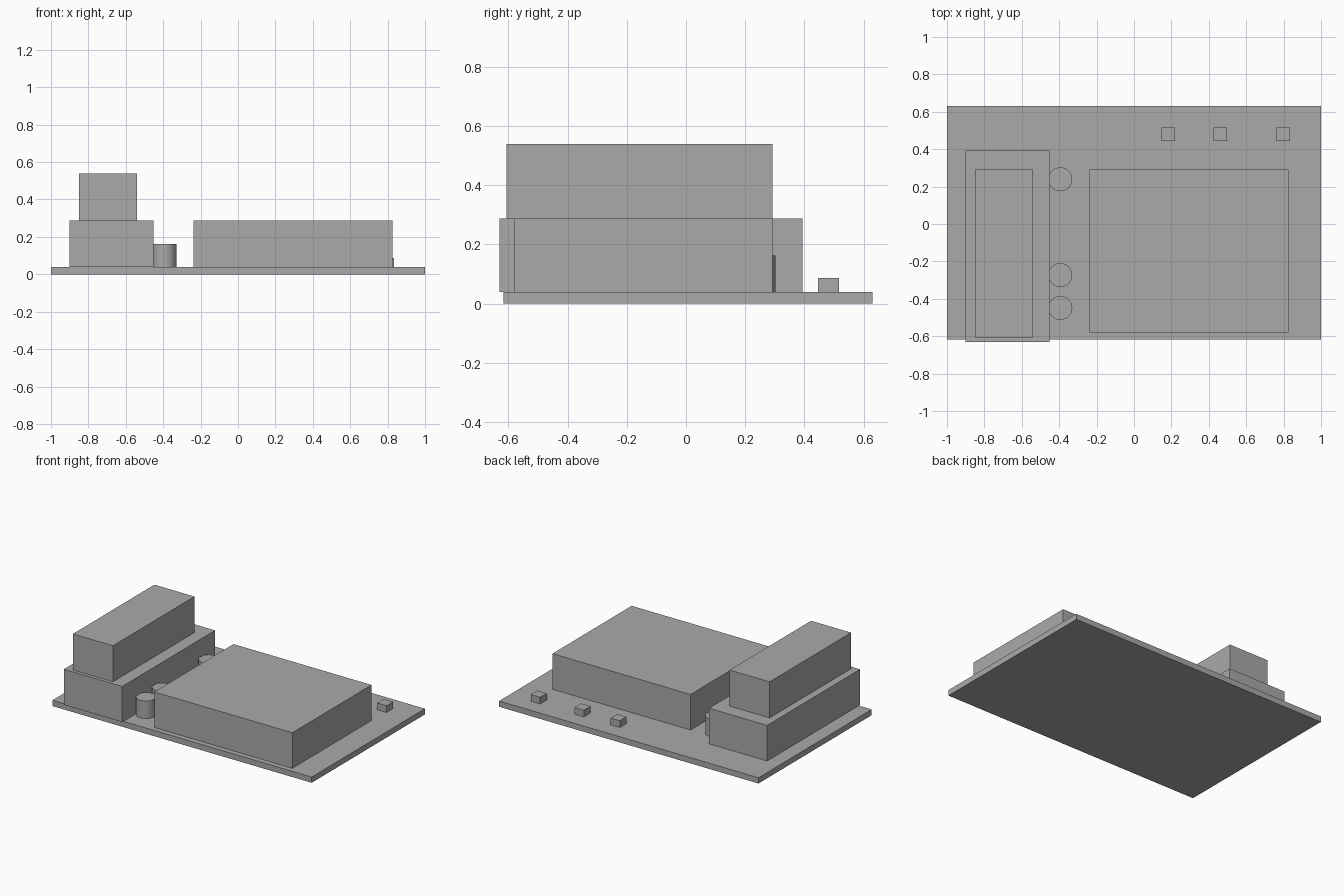
import bpy
import math

cube = bpy.data.objects.get("Cube")
if cube:
    bpy.data.objects.remove(cube, do_unlink=True)

# Single plain grey for every part
grey = bpy.data.materials.new("plain_grey")
grey.use_nodes = True
colour = (0.4, 0.4, 0.4, 1)
grey.diffuse_color = colour
grey.node_tree.nodes["Principled BSDF"].inputs["Base Color"].default_value = colour

BOARD_TOP = 0.04
BLOCK_TOP = 0.288


def box(name, x, y, z):
    """Box from (min, max) ranges on each axis."""
    bpy.ops.mesh.primitive_cube_add(
        size=1, location=[(a + b) / 2 for a, b in (x, y, z)])
    obj = bpy.context.object
    obj.name = name
    obj.scale = [b - a for a, b in (x, y, z)]
    bpy.ops.object.transform_apply(location=False, rotation=False, scale=True)
    obj.data.materials.append(grey)


def tank(name, x, y, radius, top):
    """Upright cylinder standing on the board."""
    height = top - BOARD_TOP
    bpy.ops.mesh.primitive_cylinder_add(
        vertices=32, radius=radius, depth=height,
        location=(x, y, BOARD_TOP + height / 2))
    obj = bpy.context.object
    obj.name = name
    obj.data.materials.append(grey)
    bpy.ops.object.shade_smooth_by_angle(angle=math.radians(30))


# Ground slab
box("base_slab", (-1, 1), (-0.617, 0.63), (0, BOARD_TOP))

# Stepped block, overhanging the slab slightly at the front
box("lower_block", (-0.901, -0.452), (-0.63, 0.393), (BOARD_TOP, BLOCK_TOP))
box("upper_block", (-0.849, -0.54), (-0.606, 0.292), (BLOCK_TOP, 0.539))

# Wide hall
box("main_hall", (-0.239, 0.825), (-0.58, 0.292), (BOARD_TOP, BLOCK_TOP))

# Round tanks beside the stepped block
for i, y in enumerate((-0.449, -0.273, 0.239)):
    tank(f"tank_{i + 1}", -0.394, y, 0.064, 0.163)

# Small huts along the back
for i, x in enumerate((0.184, 0.461, 0.798)):
    box(f"hut_{i + 1}", (x - 0.036, x + 0.036), (0.445, 0.517), (BOARD_TOP, 0.087))
